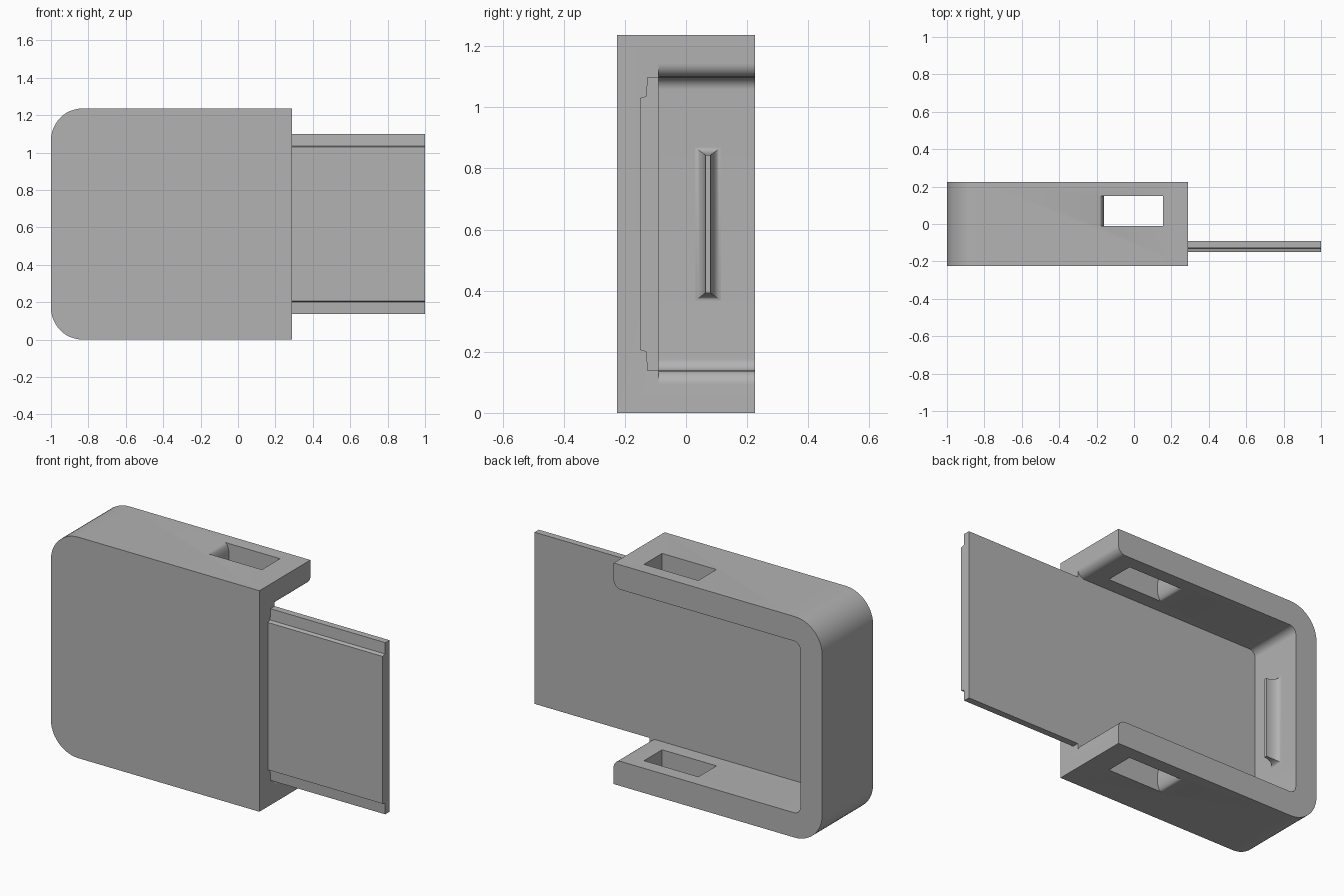
import bpy, bmesh
from math import sin, cos, pi, radians
from mathutils import Vector

cube = bpy.data.objects.get("Cube")
if cube:
    bpy.data.objects.remove(cube, do_unlink=True)

H = 1.236            # body height
MID = H / 2
D = 0.225            # half depth
END = 0.29           # open end of the body
FLOOR = -0.09        # pocket floor
IN_LO, IN_HI = 0.138, 1.098
WALL = -0.865        # inside of the closed end

grey = bpy.data.materials.new("mid_grey")
grey.use_nodes = True
grey.diffuse_color = (0.45, 0.45, 0.45, 1)
grey.node_tree.nodes["Principled BSDF"].inputs["Base Color"].default_value = (0.45, 0.45, 0.45, 1)


def arc(cx, cz, rx, rz, a0, a1, n=12):
    """Points on an elliptical arc, angles in degrees."""
    steps = [radians(a0 + (a1 - a0) * i / n) for i in range(n + 1)]
    return [(cx + rx * cos(a), cz + rz * sin(a)) for a in steps]


def finish(name, bm):
    bmesh.ops.recalc_face_normals(bm, faces=bm.faces)
    mesh = bpy.data.meshes.new(name)
    bm.to_mesh(mesh)
    bm.free()
    obj = bpy.data.objects.new(name, mesh)
    bpy.context.collection.objects.link(obj)
    mesh.materials.append(grey)
    return obj


def prism(name, outline, direction):
    """Extrude a closed outline of 3D points along a direction."""
    bm = bmesh.new()
    face = bm.faces.new([bm.verts.new(p) for p in outline])
    new = bmesh.ops.extrude_face_region(bm, geom=[face])["geom"]
    bmesh.ops.translate(bm, vec=Vector(direction),
                        verts=[v for v in new if isinstance(v, bmesh.types.BMVert)])
    return finish(name, bm)


def xz_prism(name, pts, y0, y1):
    return prism(name, [(x, y0, z) for x, z in pts], (0, y1 - y0, 0))


def smooth(obj):
    bpy.ops.object.select_all(action="DESELECT")
    obj.select_set(True)
    bpy.context.view_layer.objects.active = obj
    bpy.ops.object.shade_smooth_by_angle(angle=radians(30))


# Body block with two rounded corners at the closed end
R = 0.17
body = xz_prism("body",
                [(END, 0), (END, H)]
                + arc(-1 + R, H - R, R, R, 90, 180)
                + arc(-1 + R, R, R, R, 180, 270), -D, D)

# Pocket, open at the back and at one end, with rounded arm tips
r, f = 0.04, 0.045
pocket_low = (arc(WALL + r, IN_LO + r, r, r, 180, 270)
              + arc(END - f, IN_LO - f, f, f, 90, 0)
              + [(END + 0.1, IN_LO - f)])
pocket_high = [(x, H - z) for x, z in reversed(pocket_low)]
cutters = [xz_prism("pocket_cutter", pocket_low + pocket_high, FLOOR, D + 0.1)]

# Window through each arm, with one bulging end wall
for name, z0, z1 in (("lower", 0, IN_LO), ("upper", IN_HI, H)):
    zc, half = (z0 + z1) / 2, (z1 - z0) / 2
    bulge = arc(-0.185, zc, 0.025, half, 90, -90)
    outline = ([(0.155, z0 - 0.03), (0.155, z1 + 0.03), (-0.185, z1 + 0.03)]
               + bulge + [(-0.185, z0 - 0.03)])
    cutters.append(xz_prism(name + "_window_cutter", outline, -0.01, 0.15))

for cutter in cutters:
    cutter.hide_render = True
    mod = body.modifiers.new(cutter.name, "BOOLEAN")
    mod.operation = "DIFFERENCE"
    mod.solver = "EXACT"
    mod.object = cutter
    bpy.context.view_layer.objects.active = body
    bpy.ops.object.modifier_apply(modifier=mod.name)
    bpy.data.objects.remove(cutter, do_unlink=True)
smooth(body)

# Sliding tongue with a stepped front
half_step = [(FLOOR, 0.48), (-0.127, 0.48), (-0.13, 0.418), (-0.15, 0.412)]
profile = ([(y, MID + d) for y, d in half_step]
           + [(y, MID - d) for y, d in reversed(half_step)])
prism("tongue", [(END, y, z) for y, z in profile], (1 - END, 0, 0))

# Flared catch ridge on the inside of the closed end
bm = bmesh.new()
rings = []
for i in range(9):
    a = i / 8 * pi / 2
    x = WALL + 0.07 * (1 - cos(a))
    hy = 0.008 + 0.034 * (1 - sin(a))
    hz = 0.225 + 0.026 * (1 - sin(a))
    rings.append([bm.verts.new((x, 0.072 + sy * hy, MID + sz * hz))
                  for sy, sz in ((-1, -1), (1, -1), (1, 1), (-1, 1))])
for low, high in zip(rings, rings[1:]):
    for k in range(4):
        n = (k + 1) % 4
        bm.faces.new((low[k], low[n], high[n], high[k]))
bm.faces.new(rings[-1])
bm.faces.new(rings[0])
smooth(finish("catch_ridge", bm))
